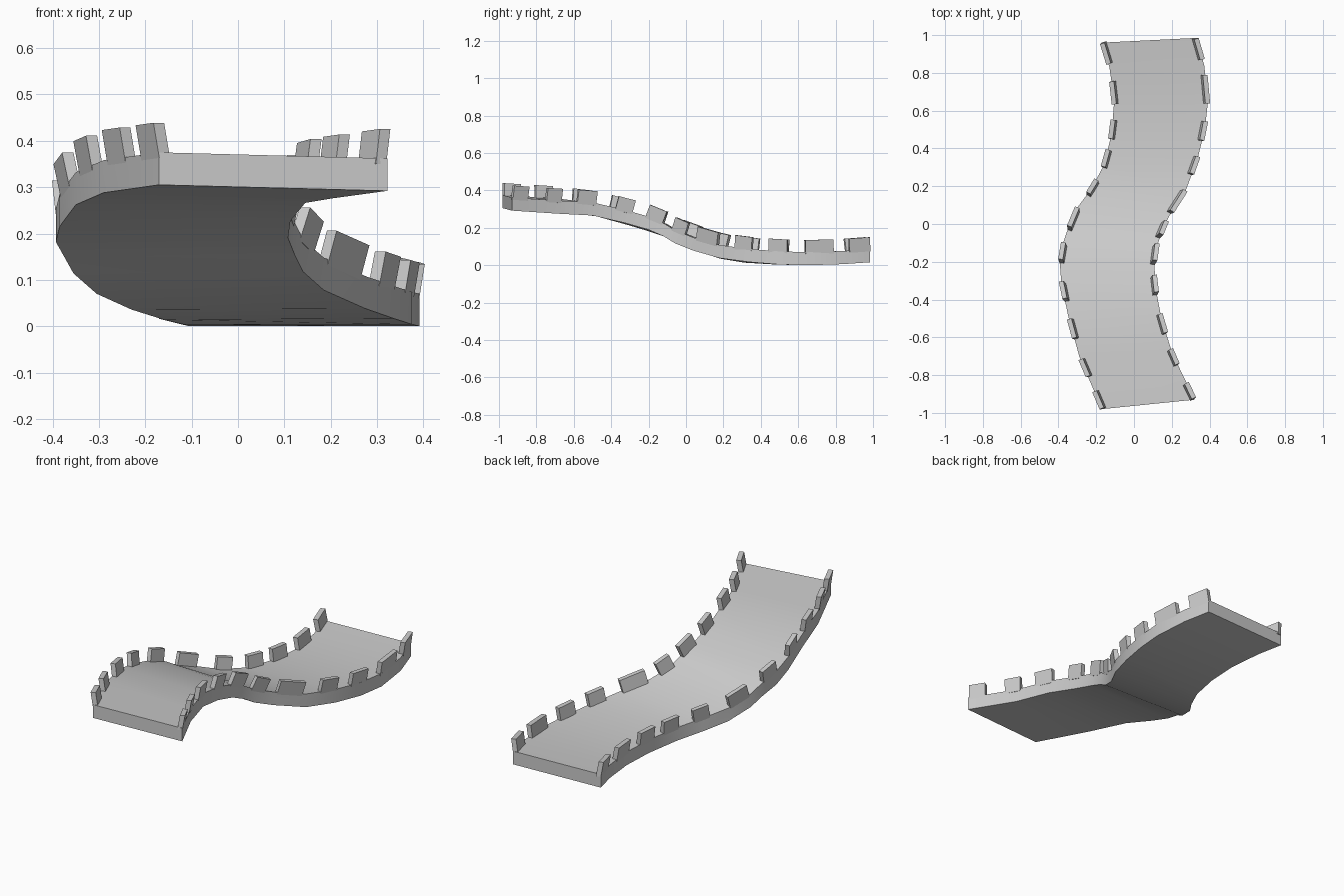
import bpy, bmesh
from mathutils import Vector

if "Cube" in bpy.data.objects:
    bpy.data.objects.remove(bpy.data.objects["Cube"])

THICK = 0.07      # roadway slab
TOOTH_H = 0.064   # merlon height
TOOTH_W = 0.025   # merlon thickness

# Underside edge points from front to back: left x, y, z, then right x, y, z
STATIONS = [
    (-.17, -.98, .305, .322, -.93, .292),
    (-.29, -.70, .288, .205, -.69, .276),
    (-.35, -.48, .262, .145, -.50, .266),
    (-.385, -.31, .215, .113, -.33, .227),
    (-.393, -.20, .182, .108, -.20, .190),
    (-.375, -.10, .150, .122, -.12, .155),
    (-.355, -.04, .114, .140, -.06, .118),
    (-.305, .08, .070, .185, .04, .078),
    (-.23, .18, .036, .275, .18, .038),
    (-.16, .31, .014, .335, .34, .017),
    (-.118, .48, .004, .375, .50, .004),
    (-.105, .65, .000, .392, .65, .000),
    (-.13, .83, .006, .372, .84, .006),
    (-.17, .96, .016, .33, .985, .016),
]


def make_object(name, bm):
    bmesh.ops.recalc_face_normals(bm, faces=bm.faces)
    mesh = bpy.data.meshes.new(name)
    bm.to_mesh(mesh)
    bm.free()
    ob = bpy.data.objects.new(name, mesh)
    bpy.context.collection.objects.link(ob)
    return ob


# Winding roadway slab, swept through the stations
left = [Vector(s[:3]) for s in STATIONS]
right = [Vector(s[3:]) for s in STATIONS]
up = Vector((0, 0, THICK))
bm = bmesh.new()
rings = [[bm.verts.new(p) for p in (l, r, r + up, l + up)]
         for l, r in zip(left, right)]
for a, b in zip(rings, rings[1:]):
    for i in range(4):
        j = (i + 1) % 4
        bm.faces.new((a[i], a[j], b[j], b[i]))
bm.faces.new(rings[0])
bm.faces.new(rings[-1])
road = make_object("wall_roadway", bm)
bpy.context.view_layer.objects.active = road
road.select_set(True)
bpy.ops.object.shade_smooth_by_angle(angle=0.52)
road.select_set(False)


def edge_at(edge, y):
    """Point of the roadway's top edge at a given y."""
    for a, b in zip(edge, edge[1:]):
        if y <= b.y or b is edge[-1]:
            return a.lerp(b, (y - a.y) / (b.y - a.y)) + up


# Merlons: leaning blocks square to the slope, one row for each edge
def merlon_row(name, edge, side, spans):
    bm = bmesh.new()
    for yc, length in spans:
        p, q = edge_at(edge, yc - length / 2), edge_at(edge, yc + length / 2)
        t = (q - p).normalized()
        out = Vector((t.y, -t.x, 0)).normalized() * side
        n = out.cross(t).normalized()
        if n.z < 0:
            n = -n
        ring = []
        for h, lean in ((-.012, 0), (TOOTH_H, .012)):
            o = out * lean + n * h
            inner = -out * TOOTH_W
            ring.append([bm.verts.new(v + o) for v in
                         (p, q, q + inner, p + inner)])
        bm.faces.new(ring[0])
        bm.faces.new(ring[1])
        for i in range(4):
            j = (i + 1) % 4
            bm.faces.new((ring[0][i], ring[0][j], ring[1][j], ring[1][i]))
    return make_object(name, bm)


merlon_row("left_merlons", left, -1, [
    (-.935, .09), (-.765, .09), (-.56, .10), (-.365, .09), (-.16, .09),
    (.02, .10), (.19, .07), (.345, .09), (.50, .10), (.695, .12), (.905, .11)])
merlon_row("right_merlons", right, 1, [
    (-.885, .08), (-.705, .08), (-.53, .10), (-.33, .09), (-.17, .09),
    (-.04, .07), (.11, .11), (.305, .09), (.49, .10), (.715, .15), (.93, .11)])
